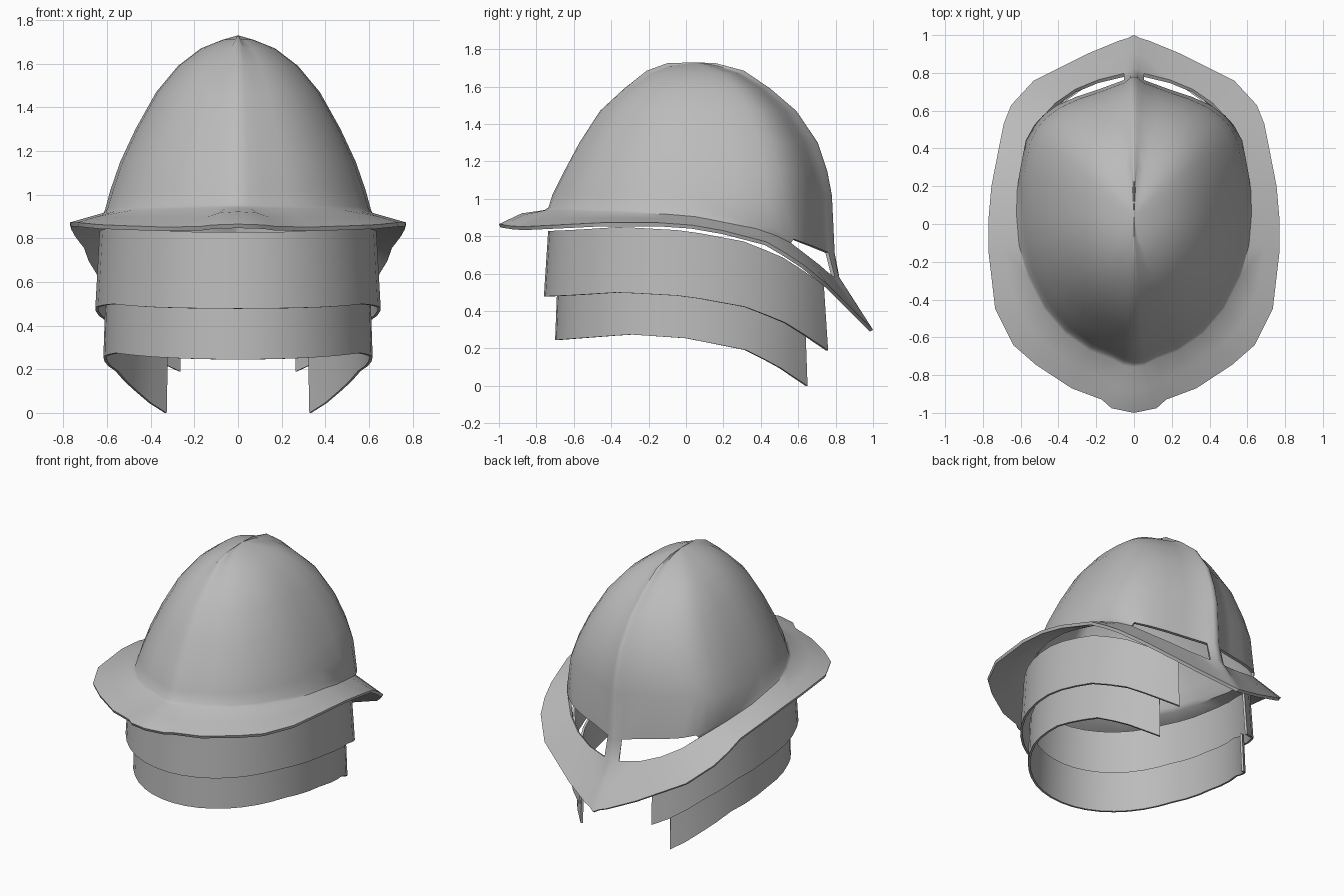
import bpy, bmesh
from math import sin, cos, radians

cube = bpy.data.objects.get("Cube")
if cube:
    bpy.data.objects.remove(cube, do_unlink=True)

steel = bpy.data.materials.new("grey_steel")
steel.use_nodes = True
GREY = (0.5, 0.5, 0.5, 1)
steel.diffuse_color = GREY
steel.node_tree.nodes["Principled BSDF"].inputs["Base Color"].default_value = GREY


def interp(table, t):
    """Piecewise linear lookup in (key, value) pairs."""
    if t <= table[0][0]:
        return table[0][1]
    for (a, u), (b, v) in zip(table, table[1:]):
        if t <= b:
            return u + (v - u) * (t - a) / (b - a)
    return table[-1][1]


def shell(name, rings, thickness, skip=lambda i, j: False, apex=None):
    """Half shell from rings of points, mirrored in x and thickened inwards."""
    bm = bmesh.new()
    grid = [[bm.verts.new(p) for p in ring] for ring in rings]
    if apex:
        tip = bm.verts.new(apex)
        for a, b in zip(grid[0], grid[0][1:]):
            bm.faces.new((tip, a, b))
    for i in range(len(grid) - 1):
        for j in range(len(grid[0]) - 1):
            if not skip(i, j):
                bm.faces.new((grid[i][j], grid[i + 1][j],
                              grid[i + 1][j + 1], grid[i][j + 1]))
    mesh = bpy.data.meshes.new(name)
    bm.to_mesh(mesh)
    bm.free()
    mesh.materials.append(steel)
    obj = bpy.data.objects.new(name, mesh)
    bpy.context.collection.objects.link(obj)
    mirror = obj.modifiers.new("mirror", "MIRROR")
    mirror.use_clip = True
    mirror.merge_threshold = 0.002
    solid = obj.modifiers.new("thickness", "SOLIDIFY")
    solid.thickness = thickness
    solid.offset = -1
    bpy.ops.object.select_all(action="DESELECT")
    obj.select_set(True)
    bpy.context.view_layer.objects.active = obj
    bpy.ops.object.convert(target="MESH")
    bpy.ops.object.shade_smooth_by_angle(angle=radians(40))
    return obj


# Columns run from the back centre round the side to the front centre
columns = [-90, -85, -79, -68, -54, -40, -25, -12, 0, 6, 20, 30,
           38, 48, 60, 72, 85, 88, 90]
SLIT_START, SLIT_END = columns.index(38), columns.index(85)
ridge_table = [(-90, 1), (-85, 0.8), (-79, 0), (72, 0), (85, 0.3), (88, 1)]


def dome_point(angle, width, back, front, mid=0.05):
    """Plan position on a dome ring, with the raised ridge and front keel."""
    s, c = sin(radians(angle)), cos(radians(angle))
    ridge = interp(ridge_table, angle)
    if s < 0:
        y = mid + (mid - back) * s * (0.965 + 0.035 * ridge)
    else:
        keel = max(0, (angle - 60) / 30) ** 2
        y = mid + (front - mid) * (s ** 0.5 * 0.9 + 0.07 * keel + 0.03 * ridge)
    return (width * c if abs(angle) < 90 else 0), y


# Dome rings: height, half width, back and front
profile = [(1.71, 0.07, -0.1, 0.16), (1.67, 0.17, -0.21, 0.31),
           (1.59, 0.275, -0.33, 0.45), (1.47, 0.375, -0.46, 0.59),
           (1.3, 0.47, -0.57, 0.705), (1.15, 0.54, -0.65, 0.755),
           (1.02, 0.585, -0.715, 0.78)]
rings = []
for z, width, back, front in profile:
    ring = []
    for a in columns:
        x, y = dome_point(a, width, back, front)
        lift = 0.015 * interp(ridge_table, a) if z > 1.6 else 0
        ring.append((x, y, z + lift))
    rings.append(ring)

# Lower rim of the dome, which is the top edge of the eye slits
rim_z = [(-0.73, 0.955), (0, 0.935), (0.25, 0.9), (0.43, 0.86),
         (0.56, 0.79), (0.66, 0.755), (0.77, 0.71)]
rim = [dome_point(a, 0.61, -0.735, 0.795) for a in columns]
rings.append([(x, y, interp(rim_z, y)) for x, y in rim])

# Root of the brim, which is the bottom edge of the eye slits
root_z = [(-0.76, 0.94), (0, 0.915), (0.43, 0.83), (0.56, 0.765),
          (0.71, 0.65), (0.79, 0.58)]
root = []
for a, (x, y) in zip(columns, rim):
    s = sin(radians(a))
    if s > 0:
        y = 0.04 + 0.75 * s ** 0.75 + 0.03 * interp(ridge_table, a)
    else:
        y *= 1.03
    root.append((x * 1.02, y, interp(root_z, y)))
rings.append(root)

# Outer edge of the brim, dipping to a point at the front
edge_z = [(-1, 0.865), (-0.9, 0.85), (-0.6, 0.865), (-0.3, 0.88), (0, 0.865),
          (0.2, 0.83), (0.43, 0.77), (0.6, 0.67), (0.75, 0.55), (0.9, 0.4),
          (1, 0.3)]
outline = [(0, -1), (0.12, -0.975), (0.17, -0.93), (0.33, -0.87), (0.52, -0.745),
           (0.64, -0.64), (0.735, -0.45), (0.77, -0.15), (0.77, 0.03),
           (0.755, 0.2), (0.71, 0.43), (0.69, 0.53), (0.65, 0.63), (0.53, 0.76),
           (0.38, 0.835), (0.25, 0.9), (0.08, 0.97), (0.03, 0.985), (0, 1)]
edge = [(x, y, interp(edge_z, y)) for x, y in outline]

# Middle of the brim, with the ridge running out over the back
middle = []
for a, p, q in zip(columns, root, edge):
    hump = 0.02 * interp(ridge_table, a) if a < 0 else 0
    middle.append(((p[0] + q[0]) / 2, (p[1] + q[1]) / 2, (p[2] + q[2]) / 2 + hump))
rings += [middle, edge]

SLIT_RING = len(profile)
shell("helmet_shell", rings, 0.02,
      lambda i, j: i == SLIT_RING and SLIT_START <= j < SLIT_END,
      (0, 0.05, 1.73))


def neck_band(name, width, back, front, end, height, flare, bottom):
    """Curved plate open at the front, its lower edge following a table."""
    count = 18
    lower, upper = [], []
    for k in range(count + 1):
        a = radians(-90 + (90 + end) * k / count)
        x = width * cos(a) if k else 0
        y = sin(a) * (front if k * (90 + end) > 90 * count else back)
        z = interp(bottom, y)
        lower.append((x, y, z))
        upper.append((x * flare, y * flare, z + height))
    return shell(name, [upper, lower], 0.014)


# Two overlapping neck and cheek plates
neck_band("upper_neck_plate", 0.655, 0.76, 0.835, 65.5, 0.35, 0.97,
          [(-0.76, 0.478), (-0.6, 0.485), (-0.36, 0.5), (0, 0.48),
           (0.33, 0.42), (0.55, 0.33), (0.76, 0.19)])
neck_band("lower_neck_plate", 0.617, 0.7, 0.775, 57, 0.27, 0.985,
          [(-0.7, 0.245), (-0.3, 0.275), (0, 0.255), (0.33, 0.19),
           (0.5, 0.1), (0.65, 0)])
